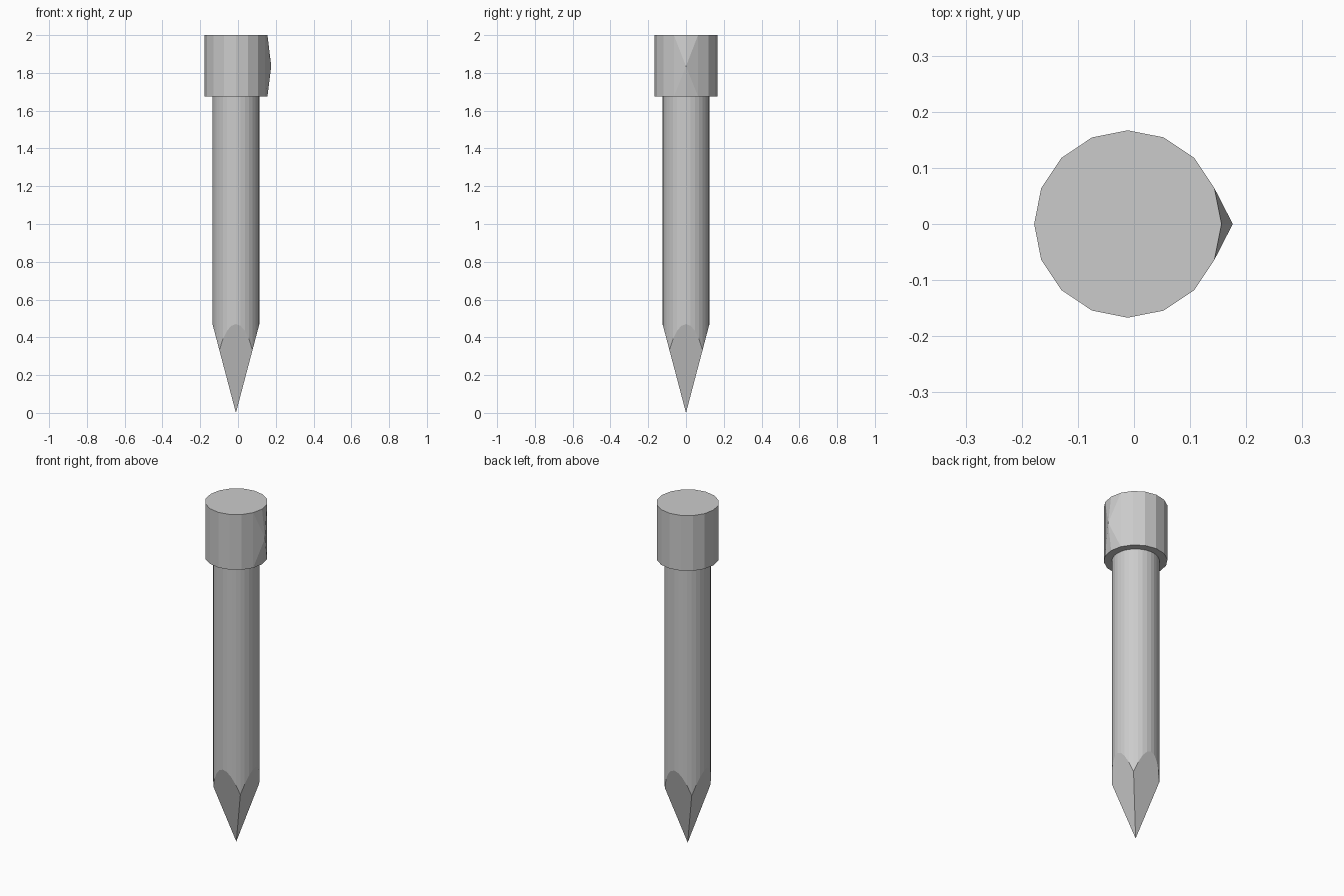
import bpy, bmesh
from mathutils import Vector, Matrix

if "Cube" in bpy.data.objects:
    bpy.data.objects.remove(bpy.data.objects["Cube"])

CX = -0.011          # axis of the stake
HEAD_BOTTOM, HEAD_TOP, HEAD_R = 1.675, 2.0, 0.167
SHAFT_R, POINT_TOP = 0.124, 0.47


def cylinder(bm, radius, z0, z1, sides):
    bmesh.ops.create_cone(bm, cap_ends=True, segments=sides, radius1=radius,
                          radius2=radius, depth=z1 - z0,
                          matrix=Matrix.Translation((CX, 0, (z0 + z1) / 2)))


def finish(bm, name):
    bmesh.ops.recalc_face_normals(bm, faces=bm.faces)
    mesh = bpy.data.meshes.new(name)
    bm.to_mesh(mesh)
    bm.free()
    obj = bpy.data.objects.new(name, mesh)
    bpy.context.collection.objects.link(obj)
    return obj


# Shaft, sharpened by four sloping cuts that meet at the tip
bm = bmesh.new()
cylinder(bm, SHAFT_R, 0, HEAD_BOTTOM, 32)
for dx, dy in ((1, 0), (-1, 0), (0, 1), (0, -1)):
    normal = Vector((dx * POINT_TOP, dy * POINT_TOP, -SHAFT_R)).normalized()
    bmesh.ops.bisect_plane(bm, geom=bm.verts[:] + bm.edges[:] + bm.faces[:],
                           dist=1e-5, plane_co=(CX, 0, 0), plane_no=normal,
                           clear_outer=True)
    rim = [e for e in bm.edges if e.is_boundary]
    bmesh.ops.holes_fill(bm, edges=rim, sides=0)
finish(bm, "pointed_shaft")

# Head, 16-sided, with one vertical edge pulled out at its middle
bm = bmesh.new()
cylinder(bm, HEAD_R, HEAD_BOTTOM, HEAD_TOP, 16)
side = [e for e in bm.edges if abs(e.verts[0].co.z - e.verts[1].co.z) > 0.1]
front_edge = max(side, key=lambda e: e.verts[0].co.x)
faces = list(front_edge.link_faces)
_, bump = bmesh.utils.edge_split(front_edge, front_edge.verts[0], 0.5)
bump.co = (0.176, 0, 1.835)
bmesh.ops.poke(bm, faces=[])
for face in faces:
    # Fan each neighbouring face out from the bump
    corners = [l.vert for l in face.loops]
    i = corners.index(bump)
    ring = corners[i + 1:] + corners[:i]
    bm.faces.remove(face)
    for a, b in zip(ring, ring[1:]):
        bm.faces.new((bump, a, b))
finish(bm, "head")
